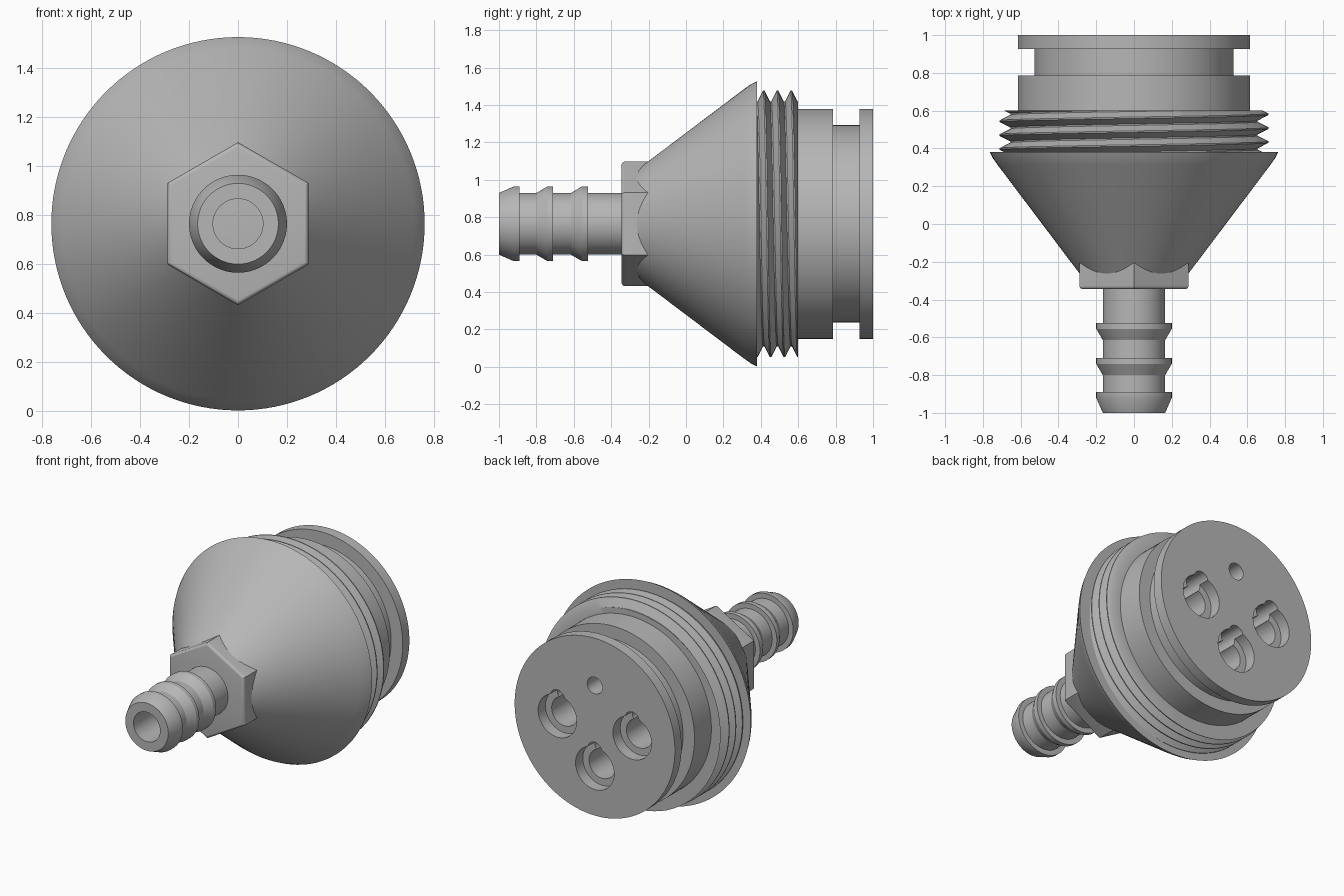
import bpy, bmesh, math
from mathutils import Matrix, Vector

cube = bpy.data.objects.get("Cube")
if cube:
    bpy.data.objects.remove(cube, do_unlink=True)

AXIS_Z = 0.765
SEGS = 128
TAU = math.tau

grey = bpy.data.materials.new("plain_grey")
grey.use_nodes = True
colour = (0.47, 0.47, 0.47, 1)
grey.diffuse_color = colour
grey.node_tree.nodes["Principled BSDF"].inputs["Base Color"].default_value = colour


def polar(r, angle, y):
    return Vector((r * math.cos(angle), y, AXIS_Z + r * math.sin(angle)))


def finish(name, bm):
    bmesh.ops.remove_doubles(bm, verts=bm.verts, dist=0.00005)
    bmesh.ops.recalc_face_normals(bm, faces=bm.faces)
    mesh = bpy.data.meshes.new(name)
    bm.to_mesh(mesh)
    bm.free()
    mesh.materials.append(grey)
    obj = bpy.data.objects.new(name, mesh)
    bpy.context.collection.objects.link(obj)
    return obj


def activate(obj):
    bpy.ops.object.select_all(action="DESELECT")
    obj.select_set(True)
    bpy.context.view_layer.objects.active = obj


def smooth(obj):
    activate(obj)
    bpy.ops.object.shade_smooth_by_angle(angle=math.radians(28))


def skin(bm, columns):
    """Join neighbouring columns of points with quads."""
    cols = [[bm.verts.new(p) for p in col] for col in columns]
    for a, b in zip(cols, cols[1:]):
        for i in range(len(a) - 1):
            bm.faces.new((a[i], a[i + 1], b[i + 1], b[i]))


def lathe(name, profile):
    bm = bmesh.new()
    skin(bm, [[polar(r, TAU * k / SEGS, y) for y, r in profile]
              for k in range(SEGS + 1)])
    return finish(name, bm)


# Main body: bore, hose barbs, cone, rear plug with groove
TUBE, BARB = 0.165, 0.2
profile = [(0.0, 0), (0.0, 0.102), (-1, 0.102), (-1, TUBE)]
for step in (-0.89, -0.71, -0.525):
    if step > -0.8:
        profile.append((step - 0.09, TUBE))
    profile += [(step - 0.03, BARB), (step, BARB), (step, TUBE)]
profile += [(-0.3, TUBE), (-0.3, 0.26), (0.31, 0.72), (0.345, 0.745), (0.38, 0.763),
            (0.38, 0.64), (0.59, 0.64), (0.59, 0.615), (0.785, 0.615), (0.785, 0.527),
            (0.927, 0.527), (0.927, 0.615), (1, 0.615), (1, 0)]
body = lathe("body", profile)


# Sockets and vent hole in the rear face
def cut_holes(centres, radius, depth):
    bm = bmesh.new()
    for x, z in centres:
        place = (Matrix.Translation((x, 1.1 - (depth + 0.1) / 2, AXIS_Z + z))
                 @ Matrix.Rotation(math.pi / 2, 4, "X"))
        bmesh.ops.create_cone(bm, cap_ends=True, segments=48, radius1=radius,
                              radius2=radius, depth=depth + 0.1, matrix=place)
    cutter = finish("hole_cutter", bm)
    cutter.hide_render = True
    activate(body)
    mod = body.modifiers.new("holes", "BOOLEAN")
    mod.operation = "DIFFERENCE"
    mod.solver = "EXACT"
    mod.object = cutter
    bpy.ops.object.modifier_apply(modifier=mod.name)
    bpy.data.objects.remove(cutter, do_unlink=True)


sockets = [(-0.287, 0), (0.287, 0), (0, -0.287)]
cut_holes(sockets, 0.148, 0.08)
cut_holes(sockets, 0.1, 0.4)
cut_holes([(x, z + 0.125) for x, z in sockets], 0.055, 0.39)
cut_holes([(0, 0.287)], 0.058, 0.41)
smooth(body)

# Helical thread, trimmed flat at both ends
PITCH, START, END = 0.0735, 0.38, 0.6
ROOT, CREST = 0.655, 0.713
FLAT = 0.05  # half width of crest and root flats, in turns


def thread_radius(turn):
    d = abs(turn - round(turn))
    t = min(max((d - FLAT) / (0.5 - 2 * FLAT), 0), 1)
    return CREST + (ROOT - CREST) * t


columns = []
for k in range(SEGS + 1):
    base = 0.434 - PITCH * k / SEGS
    column = [polar(0.6, TAU * k / SEGS, START)]
    for turn in range(-2, 5):
        for offset in (-0.5 + FLAT, -FLAT, FLAT, 0.5 - FLAT):
            y = min(max(base + PITCH * (turn + offset), START), END)
            column.append(polar(thread_radius((y - base) / PITCH), TAU * k / SEGS, y))
    column.append(polar(0.6, TAU * k / SEGS, END))
    columns.append(column)
bm = bmesh.new()
skin(bm, columns)
smooth(finish("thread", bm))

# Hexagonal nut with a rounded front rim
FRONT, BACK, CORNER = -0.345, -0.15, 0.333
bm = bmesh.new()
rings = [[bm.verts.new(polar(CORNER, TAU * (k + 0.5) / 6, y)) for k in range(6)]
         for y in (FRONT, BACK)]
for ring in rings:
    bm.faces.new(ring)
for k in range(6):
    n = (k + 1) % 6
    bm.faces.new((rings[0][k], rings[0][n], rings[1][n], rings[1][k]))
rim = [e for e in bm.edges if all(abs(v.co.y - FRONT) < 0.001 for v in e.verts)]
bmesh.ops.bevel(bm, geom=rim, offset=0.018, segments=4, profile=0.5, affect="EDGES")
smooth(finish("hex_nut", bm))
